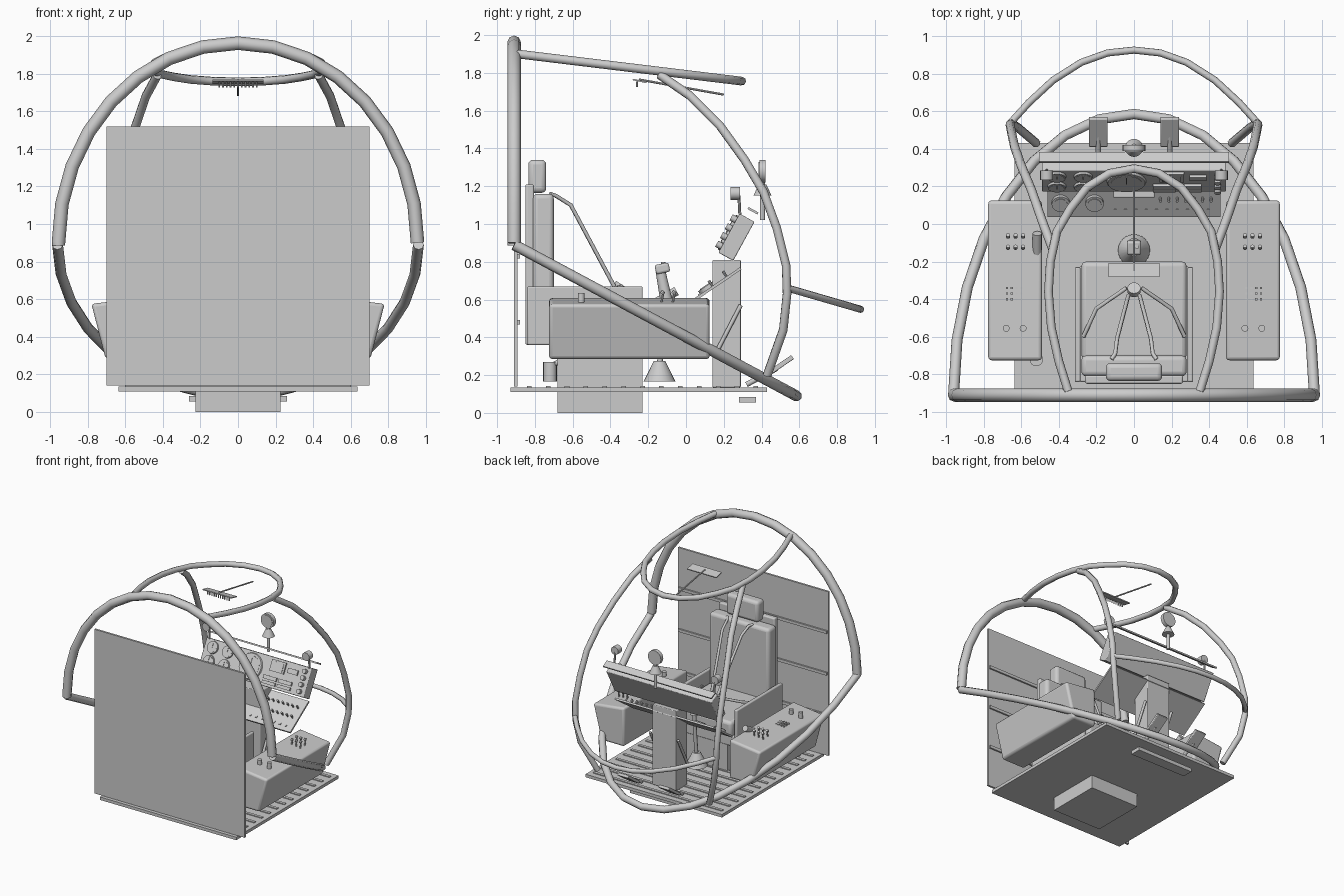
import bpy, math
from mathutils import Vector, Matrix

if "Cube" in bpy.data.objects:
    bpy.data.objects.remove(bpy.data.objects["Cube"])

C = bpy.context


def finish(ob, name, bevel=0, smooth=False):
    ob.name = name
    if bevel:
        m = ob.modifiers.new("bevel", "BEVEL")
        m.width, m.segments = bevel, 3
    if smooth or bevel:
        bpy.ops.object.shade_smooth_by_angle(angle=math.radians(40))
    return ob


def box(name, x, y, z, bevel=0):
    """Axis-aligned box from (min, max) ranges."""
    return slab(name, [(a + b) / 2 for a, b in (x, y, z)], [b - a for a, b in (x, y, z)], 0, bevel)


def slab(name, c, size, rx=0, bevel=0):
    """Box with centre, size and tilt about x."""
    bpy.ops.mesh.primitive_cube_add(size=1)
    ob = C.object
    ob.data.transform(Matrix.Diagonal((*size, 1)))
    ob.location, ob.rotation_euler = c, (rx, 0, 0)
    return finish(ob, name, bevel)


def rod(name, a, b, r, r2=None, n=16):
    """Cylinder or cone between two points."""
    a, b = Vector(a), Vector(b)
    bpy.ops.mesh.primitive_cone_add(vertices=n, radius1=r, radius2=r if r2 is None else r2,
                                    depth=(b - a).length, location=(a + b) / 2)
    C.object.rotation_euler = (b - a).to_track_quat('Z', 'Y').to_euler()
    return finish(C.object, name, smooth=True)


def tube(name, pts, r, res=2):
    """Bent tube along a poly path."""
    cu = bpy.data.curves.new(name, 'CURVE')
    cu.dimensions = '3D'
    cu.bevel_depth, cu.bevel_resolution, cu.use_fill_caps = r, res, True
    s = cu.splines.new('POLY')
    s.points.add(len(pts) - 1)
    for p, q in zip(s.points, pts):
        p.co = (*q, 1)
    ob = bpy.data.objects.new(name, cu)
    C.collection.objects.link(ob)
    bpy.ops.object.select_all(action='DESELECT')
    ob.select_set(True)
    C.view_layer.objects.active = ob
    bpy.ops.object.convert(target='MESH')
    return C.object


def prism(name, prof, y0, y1, bevel=0):
    """Extrude an xz profile along y."""
    n = len(prof)
    v = [(x, y, z) for y in (y0, y1) for x, z in prof]
    f = [tuple(range(n)), tuple(range(2 * n - 1, n - 1, -1))]
    f += [(i, i + n, (i + 1) % n + n, (i + 1) % n) for i in range(n)]
    me = bpy.data.meshes.new(name)
    me.from_pydata(v, [], f)
    ob = bpy.data.objects.new(name, me)
    C.collection.objects.link(ob)
    bpy.ops.object.select_all(action='DESELECT')
    ob.select_set(True)
    C.view_layer.objects.active = ob
    if prof[0][0] > 0:
        me.flip_normals()
    return finish(ob, name, bevel)


def mirrored(pts):
    """Symmetric path: left half plus its reflection."""
    return pts + [(-x, y, z) for x, y, z in reversed(pts) if x != 0]


# Floor, pedestal, wall
box("floor", (-.635, .635), (-.93, .43), (.11, .135))
box("pedestal", (-.225, .225), (-.68, -.23), (0, .36))
box("under_bar", (-.26, .26), (.28, .37), (.055, .085))
box("rear_wall", (-.7, .7), (-.91, -.893), (.14, 1.52))
for i in range(13):
    y = -.83 + i * .1
    box("floor_rib", (-.6, .6), (y - .012, y + .012), (.13, .142))
for z in (.48, .83, 1.18):
    box("wall_rib", (-.69, .69), (-.895, -.88), (z - .012, z + .012))

# Tubular canopy frame
arc = [math.pi * i / 16 for i in range(17)]
tube("rear_hoop", [(-.955 * math.cos(a), -.91, .9 + 1.062 * math.sin(a)) for a in arc], .036)
tube("lower_loop", [(-.96 * math.cos(a), -.91 + 1.495 * math.sin(a), .89 - .8 * math.sin(a)) for a in arc], .029)
tube("rear_cross_bar", [(-.955, -.91, .885), (-.955, -.91, .92)], .034)
ring = [(-.35, -.89), (-.4, -.73), (-.44, -.55), (-.455, -.36), (-.445, -.2), (-.41, -.04),
        (-.34, .08), (-.25, .195), (-.13, .27), (0, .295)]
tube("roof_ring", mirrored([(x, y, 1.757 - .121 * (y - .29)) for x, y in ring]), .023)
strut = [(.43, -.14, 1.79), (.49, .02, 1.68), (.545, .18, 1.52), (.6, .31, 1.34), (.635, .41, 1.17),
         (.65, .48, .98), (.66, .53, .78), (.655, .535, .63), (.62, .515, .44), (.52, .43, .2)]
for s in (-1, 1):
    tube("side_strut", [(s * x, y, z) for x, y, z in strut], .024)
bow = [(-.655, .54), (-.56, .645), (-.43, .765), (-.28, .86), (-.14, .91), (0, .925)]
tube("front_bow", mirrored([(x, y, .66 - .29 * (y - .54)) for x, y in bow]), .019)

# Overhead mirror with rod and teeth
rod("mirror_rod", (0, -.25, 1.765), (0, .2, 1.685), .006, n=8)
slab("mirror", (0, -.245, 1.757), (.27, .075, .008), -.22)
for i in range(11):
    rod("mirror_tooth", (-.1 + .02 * i, -.26, 1.755), (-.1 + .02 * i, -.26, 1.725), .005, n=6)

# Seat
for s in (-1, 1):
    box("seat_side", sorted((s * .285, s * .315)), (-.84, -.23), (.36, .67), .008)
box("seat_pan", (-.29, .29), (-.84, -.225), (.36, .45), .008)
box("seat_cushion", (-.28, .28), (-.72, -.2), (.44, .57), .025)
box("seat_back", (-.28, .28), (-.81, -.7), (.45, 1.16), .025)
box("seat_back_shell", (-.26, .26), (-.85, -.805), (.36, 1.21), .01)
box("headrest", (-.15, .15), (-.835, -.74), (1.165, 1.34), .025)

# Harness
for s in (-1, 1):
    tube("shoulder_belt", [(s * .12, -.72, 1.16), (s * .1, -.69, 1.15), (s * .09, -.61, 1.1),
                           (s * .03, -.38, .67)], .011, 1)
    tube("lap_belt", [(s * .27, -.6, .58), (s * .2, -.45, .63), (s * .04, -.34, .67)], .011, 1)
rod("buckle", (0, -.36, .65), (0, -.34, .68), .035)

# Side consoles with knobs and switches
for s in (-1, 1):
    prism("side_console", [(s * x, z) for x, z in ((.49, .285), (.705, .285), (.78, .575), (.49, .61))],
          -.725, .125, .018)
    for y in (-.07, -.13):
        for x in (.59, .63, .67):
            rod("console_lever", (s * x, y, .585), (s * x, y + .01, .635), .006, n=8)
            rod("console_lever_tip", (s * x, y, .63), (s * x, y + .012, .645), .011, n=8)
    for y in (-.34, -.37, -.4):
        for x in (.6, .625, .65, .675):
            slab("console_button", (s * x, y, .594), (.012, .012, .012))
    for x in (.59, .68):
        rod("console_knob", (s * x, -.555, .585), (s * x, -.555, .635), .018)

# Power lever beside seat
rod("power_lever_base", (-.52, -.72, .165), (-.52, -.72, .27), .036)
rod("power_lever", (-.51, -.71, .25), (-.51, -.2, .56), .013)
rod("power_grip", (-.515, -.21, .555), (-.515, -.05, .645), .024)

# Control stick
rod("stick_boot", (0, -.14, .165), (0, -.14, .275), .085, .03, 24)
tube("stick_rod", [(0, -.14, .25), (0, -.12, .45), (0, -.11, .63)], .015)
rod("stick_grip", (0, -.105, .6), (0, -.135, .75), .032, .026)
slab("stick_head", (0, -.125, .765), (.075, .075, .05), .2, .012)
rod("stick_button", (.015, -.12, .78), (.015, -.12, .8), .012)

# Centre column and pedals
box("centre_column", (-.11, .11), (.14, .29), (.135, .81), .006)
for s in (-1, 1):
    slab("pedal", (s * .19, .49, .245), (.1, .18, .025), .6, .005)
    rod("pedal_arm", (s * .19, .32, .15), (s * .19, .48, .235), .014)
    rod("column_brace", (s * .13, .15, .3), (s * .13, .29, .57), .011)

# Instrument panel, working in face coordinates
T = -.5
V, N = Vector((0, .479, .878)), Vector((0, -.878, .479))
face = Vector((0, .267, .93)) + N * .045


def P(u, v, w=0):
    return face + Vector((u, 0, 0)) + V * v + N * w


def gauge(name, u, v, r):
    rod(name, P(u, v), P(u, v, .012), r, r * .95, 24)
    rod(name + "_dial", P(u, v, .01), P(u, v, .014), r * .78, n=24)
    slab(name + "_needle", P(u, v + r * .3, .016), (.006, .004, r * .7), T)


slab("main_panel", (0, .267, .93), (.98, .09, .235), T, .006)
slab("glare_shield", (0, .355, 1.07), (1.01, .06, .012), -.5)
for u in (-.41, -.27):
    for v in (-.055, .055):
        gauge("gauge", u, v, .05)
gauge("main_gauge", -.04, 0, .105)
slab("display", P(.2, .055, .006), (.13, .016, .09), T)
slab("display_screen", P(.2, .055, .015), (.1, .006, .065), T)
for u in (.16, .3):
    slab("radio", P(u, -.045, .008), (.12, .016, .03), T)
    slab("radio_lower", P(u, -.085, .008), (.12, .016, .025), T)
slab("side_readout", P(.34, .05, .008), (.09, .016, .04), T)
for i in range(4):
    rod("panel_knob", P(.445, -.08 + i * .053), P(.445, -.08 + i * .053, .03), .018)

# Lower switch panel
A = math.atan2(.17, .25)
slab("lower_panel", (0, .165, .68), (.92, .3, .015), A)
up = Vector((0, -math.sin(A), math.cos(A)))


def Q(x, t):
    return Vector((x, .165, .688)) + Vector((0, math.cos(A), math.sin(A))) * t


for x in (-.39, -.21):
    rod("lower_gauge", Q(x, -.06), Q(x, -.06) + up * .02, .048, n=24)
    rod("lower_gauge_dial", Q(x, -.06), Q(x, -.06) + up * .024, .036, n=24)
for i in range(7):
    for t in (-.03, .06):
        q = Q(.14 + i * .045, t)
        rod("switch", q, q + up * .035, .006, .008, 8)
for i in range(10):
    slab("lower_button", Q(-.1 + i * .055, -.11), (.015, .015, .014), A)

# Compass on its stalk above the panel
rod("compass_stalk", (0, .405, 1.02), (0, .405, 1.22), .013)
rod("compass_bell", (0, .405, 1.15), (0, .405, 1.21), .048, .02, 20)
rod("compass_case", (0, .388, 1.28), (0, .42, 1.28), .06, n=24)
rod("compass_dial", (0, .384, 1.28), (0, .39, 1.28), .048, n=24)

# Small lamps at both ends of the panel
for s in (-1, 1):
    rod("lamp_stem", (s * .465, .285, 1.05), (s * .465, .28, 1.15), .008, n=8)
    rod("lamp", (s * .465, .235, 1.162), (s * .465, .285, 1.162), .034)
